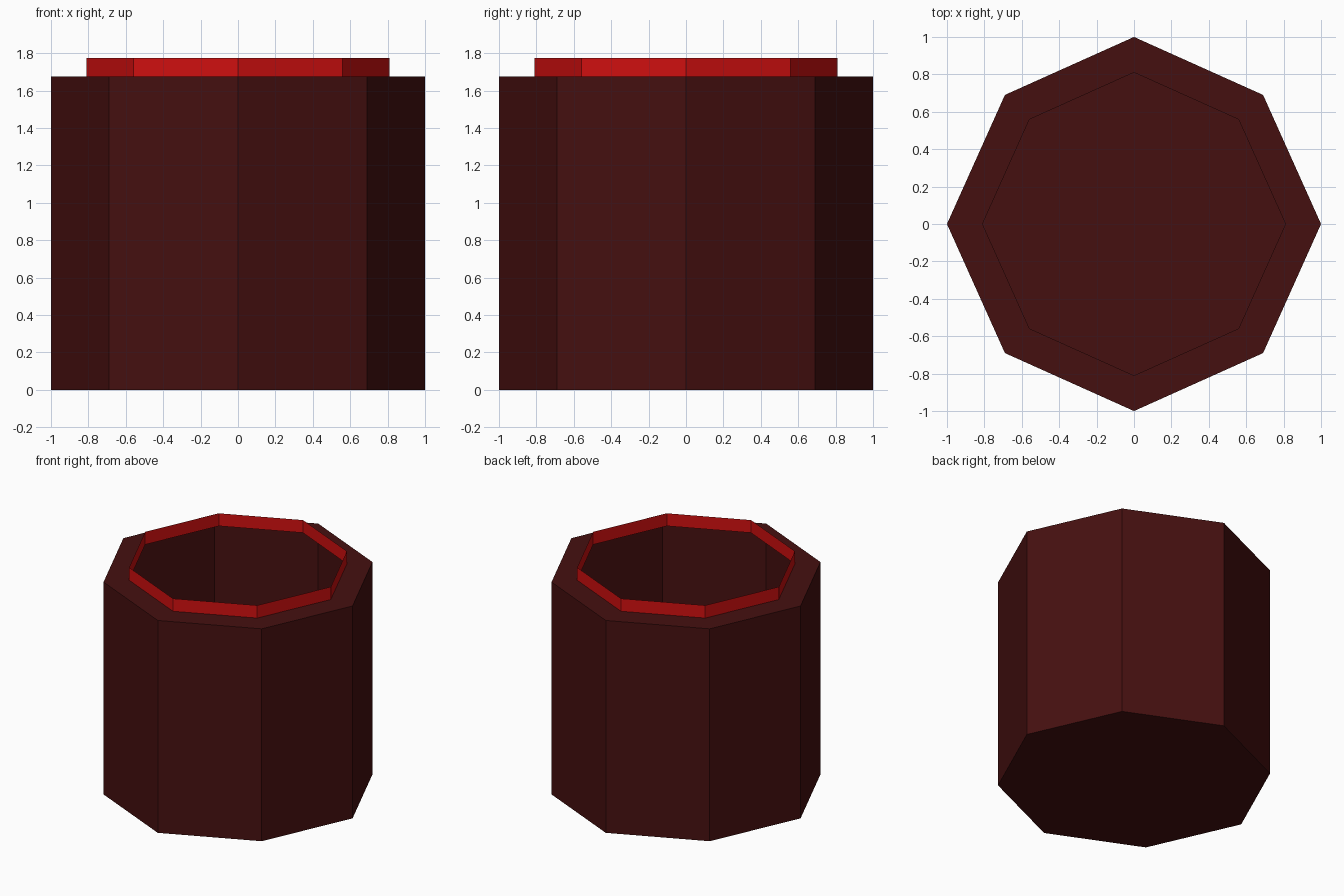
import bpy
import bmesh
from math import cos, sin, pi

cube = bpy.data.objects.get("Cube")
if cube:
    bpy.data.objects.remove(cube)


def material(name, color):
    mat = bpy.data.materials.new(name)
    mat.use_nodes = True
    mat.diffuse_color = color
    mat.node_tree.nodes["Principled BSDF"].inputs["Base Color"].default_value = color
    return mat


def octagon(bm, radius, z):
    """Eight-sided loop with its diagonal corners pulled in slightly."""
    corners = []
    for i in range(8):
        r = radius * (0.976 if i % 2 else 1.0)
        corners.append(bm.verts.new((r * cos(i * pi / 4), r * sin(i * pi / 4), z)))
    return corners


def shell(name, profile, mat, floor=False):
    """Skin octagons of (radius, height) into an open flat-faced shell."""
    bm = bmesh.new()
    loops = [octagon(bm, r, z) for r, z in profile]
    if floor:
        bm.faces.new(loops[0][::-1])
    for low, high in zip(loops, loops[1:]):
        for i in range(8):
            j = (i + 1) % 8
            bm.faces.new((low[i], low[j], high[j], high[i]))
    mesh = bpy.data.meshes.new(name)
    bm.to_mesh(mesh)
    bm.free()
    mesh.materials.append(mat)
    obj = bpy.data.objects.new(name, mesh)
    bpy.context.collection.objects.link(obj)
    return obj


dark_red = material("dark_red", (0.06, 0.005, 0.005, 1))
bright_red = material("bright_red", (0.64, 0.005, 0.005, 1))

# Hollow body: floor, outer wall and flat shoulder
shell("body", [(1.0, 0), (1.0, 1.675), (0.81, 1.675)], dark_red, floor=True)
# Thin upright rim around the opening
shell("rim", [(0.81, 1.675), (0.81, 1.775)], bright_red)
